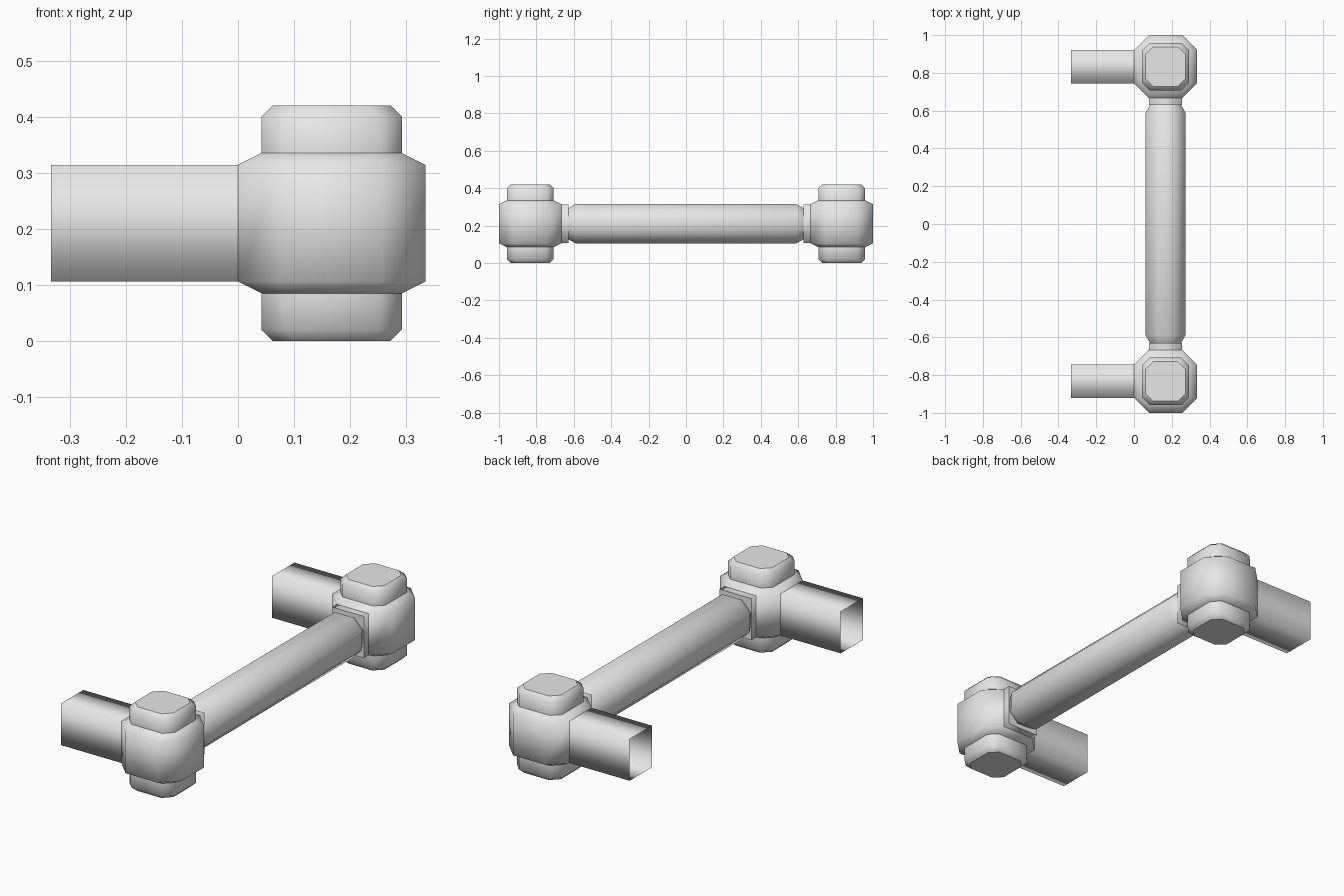
import bpy, bmesh
from mathutils import Vector

cube = bpy.data.objects.get("Cube")
if cube:
    bpy.data.objects.remove(cube, do_unlink=True)

# Single grey material
grey = bpy.data.materials.new("light grey")
grey.use_nodes = True
grey.diffuse_color = (0.8, 0.8, 0.8, 1)
grey.node_tree.nodes["Principled BSDF"].inputs["Base Color"].default_value = (0.8, 0.8, 0.8, 1)

AXES = {"x": lambda a, b, t: (t, a, b),
        "y": lambda a, b, t: (a, t, b),
        "z": lambda a, b, t: (a, b, t)}


def octagon(h, f):
    """Square of half size h with its corners cut back to half flat f."""
    return [(h, -f), (h, f), (f, h), (-f, h), (-h, f), (-h, -f), (-f, -h), (f, -h)]


def box(a, b):
    return [(a, -b), (a, b), (-a, b), (-a, -b)]


def loft(name, axis, sections, origin, start_cap=False, end_cap=False, holes=()):
    """Skin sections [(position, outline)] along an axis; drop side faces facing 'holes'."""
    bm = bmesh.new()
    place = AXES[axis]
    rings = [[bm.verts.new(place(a, b, t)) for a, b in outline] for t, outline in sections]
    for r0, r1 in zip(rings, rings[1:]):
        n = len(r0)
        for i in range(n):
            j = (i + 1) % n
            bm.faces.new((r0[i], r0[j], r1[j], r1[i])).smooth = True
    # End caps stay flat
    if start_cap:
        bm.faces.new(rings[0])
    if end_cap:
        bm.faces.new(rings[-1])
    bmesh.ops.recalc_face_normals(bm, faces=bm.faces[:])
    bm.normal_update()
    doomed = [f for f in bm.faces if any(f.normal.dot(Vector(h)) > 0.99 for h in holes)]
    bmesh.ops.delete(bm, geom=doomed, context="FACES")
    mesh = bpy.data.meshes.new(name)
    bm.to_mesh(mesh)
    bm.free()
    mesh.materials.append(grey)
    obj = bpy.data.objects.new(name, mesh)
    obj.location = origin
    bpy.context.collection.objects.link(obj)
    return obj


X, Y, Z = 0.167, 0.833, 0.21      # joint centre
wide, neck, tip = octagon(0.167, 0.088), octagon(0.125, 0.085), octagon(0.105, 0.066)

for side, s in (("front", -1), ("back", 1)):
    centre = (X, s * Y, Z)
    # Joint body, opened where the arm and the collar leave it
    loft(side + "_joint_body", "z",
         [(-0.125, neck), (-0.104, wide), (0.104, wide), (0.125, neck)],
         centre, holes=[(-1, 0, 0), (0, -s, 0)])
    # Bevelled caps above and below
    for level, d in (("upper", 1), ("lower", -1)):
        loft(f"{side}_{level}_cap", "z",
             [(d * 0.125, neck), (d * 0.19, neck), (d * 0.21, tip)],
             centre, end_cap=True)
    # Open-ended side arm
    arm = box(0.088, 0.104)
    loft(side + "_arm", "x", [(-0.5, arm), (-0.167, arm)], centre)
    # Short collar facing the rod
    loft(side + "_collar", "y", [(-s * 0.167, arm), (-s * 0.204, arm)], centre, end_cap=True)

# Connecting rod with bevelled ends
shaft, end = octagon(0.105, 0.045), octagon(0.082, 0.035)
loft("connecting_rod", "y",
     [(-0.63, end), (-0.59, shaft), (0.59, shaft), (0.63, end)],
     (X, 0, Z), start_cap=True, end_cap=True)
